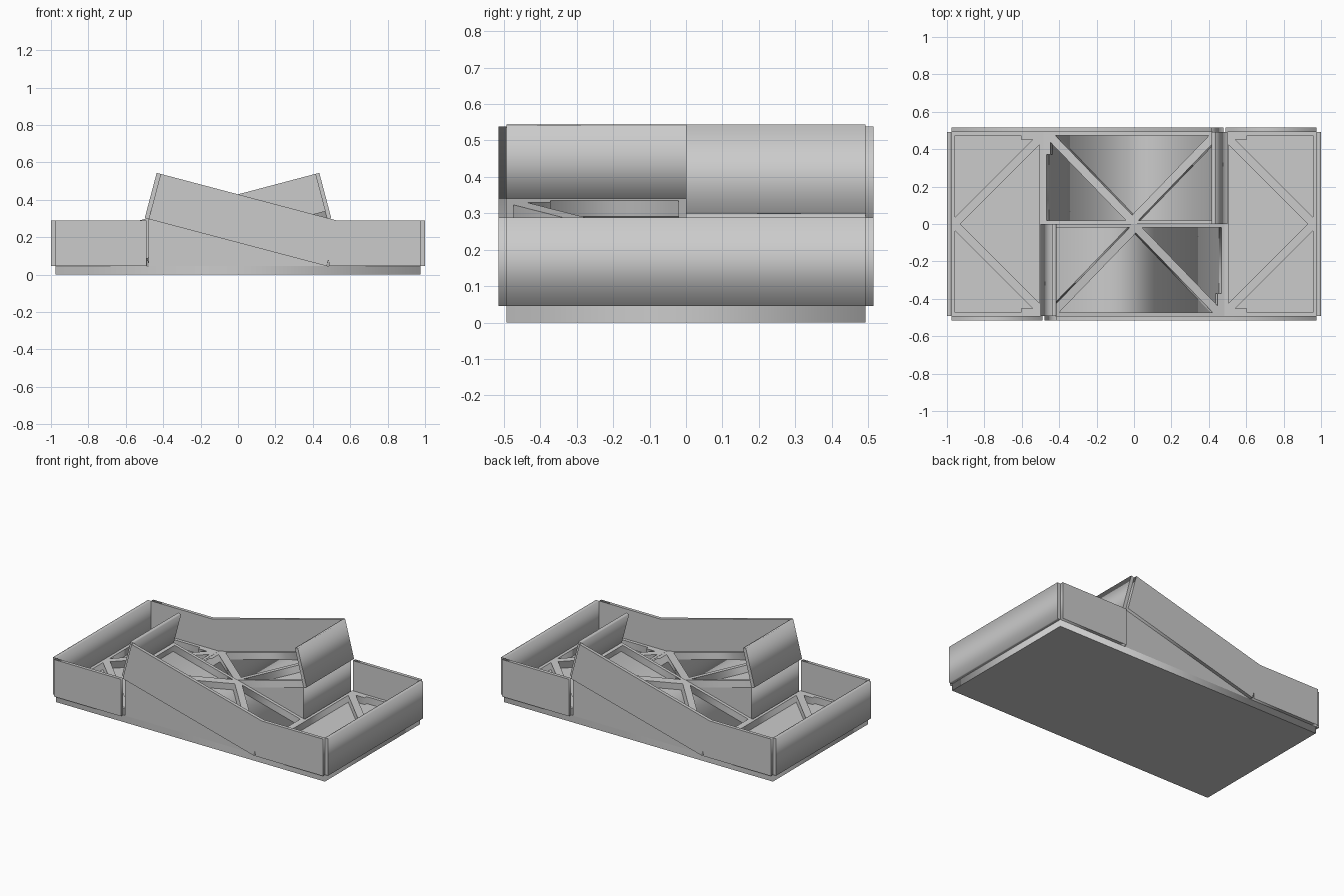
import bpy
from math import pi, sin, cos, radians
from mathutils import Matrix, Vector

if "Cube" in bpy.data.objects:
    bpy.data.objects.remove(bpy.data.objects["Cube"])

HX, HY = 0.977, 0.493      # half size of the base
T = 0.022                  # wall thickness
Z0, Z1 = 0.045, 0.288      # bottom and top of the walls
FLOOR = 0.045              # thickness of the ribbed floor
ANG = radians(14.8)        # slope of the ramps
LOW = (0.475, Z0)          # low end of the front ramp (x, z)
LEN = 0.985                # ramp length


def prism(name, loops, depth, matrix):
    """Fill 2D loops (first is outline, the rest are holes) and extrude along local z."""
    cu = bpy.data.curves.new(name, 'CURVE')
    cu.dimensions = '2D'
    cu.fill_mode = 'BOTH'
    cu.extrude = depth / 2
    for loop in loops:
        sp = cu.splines.new('POLY')
        sp.points.add(len(loop) - 1)
        for p, (x, y) in zip(sp.points, loop):
            p.co = (x, y, 0, 1)
        sp.use_cyclic_u = True
    tmp = bpy.data.objects.new(name, cu)
    bpy.context.scene.collection.objects.link(tmp)
    dg = bpy.context.evaluated_depsgraph_get()
    me = bpy.data.meshes.new_from_object(tmp.evaluated_get(dg))
    bpy.data.objects.remove(tmp)
    me.transform(matrix @ Matrix.Translation((0, 0, depth / 2)))
    ob = bpy.data.objects.new(name, me)
    bpy.context.scene.collection.objects.link(ob)
    return ob


def rect(x0, x1, y0, y1):
    return [(x0, y0), (x1, y0), (x1, y1), (x0, y1)]


def ramp(u, v):
    """Point u along the front ramp from its low end, v above its underside."""
    return (LOW[0] - u * cos(ANG) + v * sin(ANG),
            LOW[1] + u * sin(ANG) + v * cos(ANG))


def side(y):
    """Place an x-z profile so that it extrudes from y towards -y."""
    return Matrix.Translation((0, y, 0)) @ Matrix.Rotation(pi / 2, 4, 'X')


# ribbed floor tile: outline, a middle triangle and two notched side triangles
side_pocket = [(0.035, 0.02), (0.472, 0.02), (0.472, 0.372),
               (0.452, 0.372), (0.452, 0.437)]
tile = [rect(-HY, HY, 0, HY),
        [(0, 0.048), (0.425, 0.473), (-0.425, 0.473)],
        side_pocket,
        [(-x, y) for x, y in side_pocket]]

# base plate
prism("base_plate", [rect(-HX, HX, -HY, HY)], Z0, Matrix.Identity(4))

# everything else repeats after half a turn
for i, tag in enumerate(("front", "back")):
    turn = Matrix.Rotation(pi * i, 4, 'Z')

    # solid wedge carrying the ramp
    top = ramp(LEN, 0)
    prism(tag + "_wedge", [[LOW, top, (top[0], Z0)]], HY, turn @ side(0))

    # ribbed floor on the ramp
    mx, mz = ramp(LEN / 2, 0)
    slope = Matrix(((-cos(ANG), 0, sin(ANG), mx),
                    (0, -1, 0, 0),
                    (sin(ANG), 0, cos(ANG), mz),
                    (0, 0, 0, 1)))
    prism(tag + "_ramp_floor", tile, FLOOR, turn @ slope)

    # ribbed floor of the level end
    place = Matrix.Translation((HX, 0, Z0)) @ Matrix.Rotation(pi / 2, 4, 'Z')
    prism(tag + "_end_floor", tile, FLOOR, turn @ place)

    # long side wall: sloped part running into the level part
    tl = ramp(LEN, 0.25)
    knee = tl[0] + (tl[1] - Z1) / (sin(ANG) / cos(ANG))
    prism(tag + "_side_wall",
          [[LOW, (0.484, 0.082), (0.487, Z0), (HX, Z0), (HX, Z1),
            (knee, Z1), tl, ramp(LEN, 0)]], T, turn @ side(-HY))

    # short level side wall
    prism(tag + "_short_wall", [rect(-HX, -0.49, Z0, Z1)], T, turn @ side(-HY))

    # tilted panel at the high end of the ramp
    prism(tag + "_ramp_end_panel",
          [[ramp(LEN, 0), ramp(LEN + T, 0), ramp(LEN + T, 0.25), ramp(LEN, 0.25)]],
          HY, turn @ side(0))

    # upright end wall
    prism(tag + "_end_wall", [rect(HX, 1.0, Z0, Z1)], 2 * HY, turn @ side(HY))
